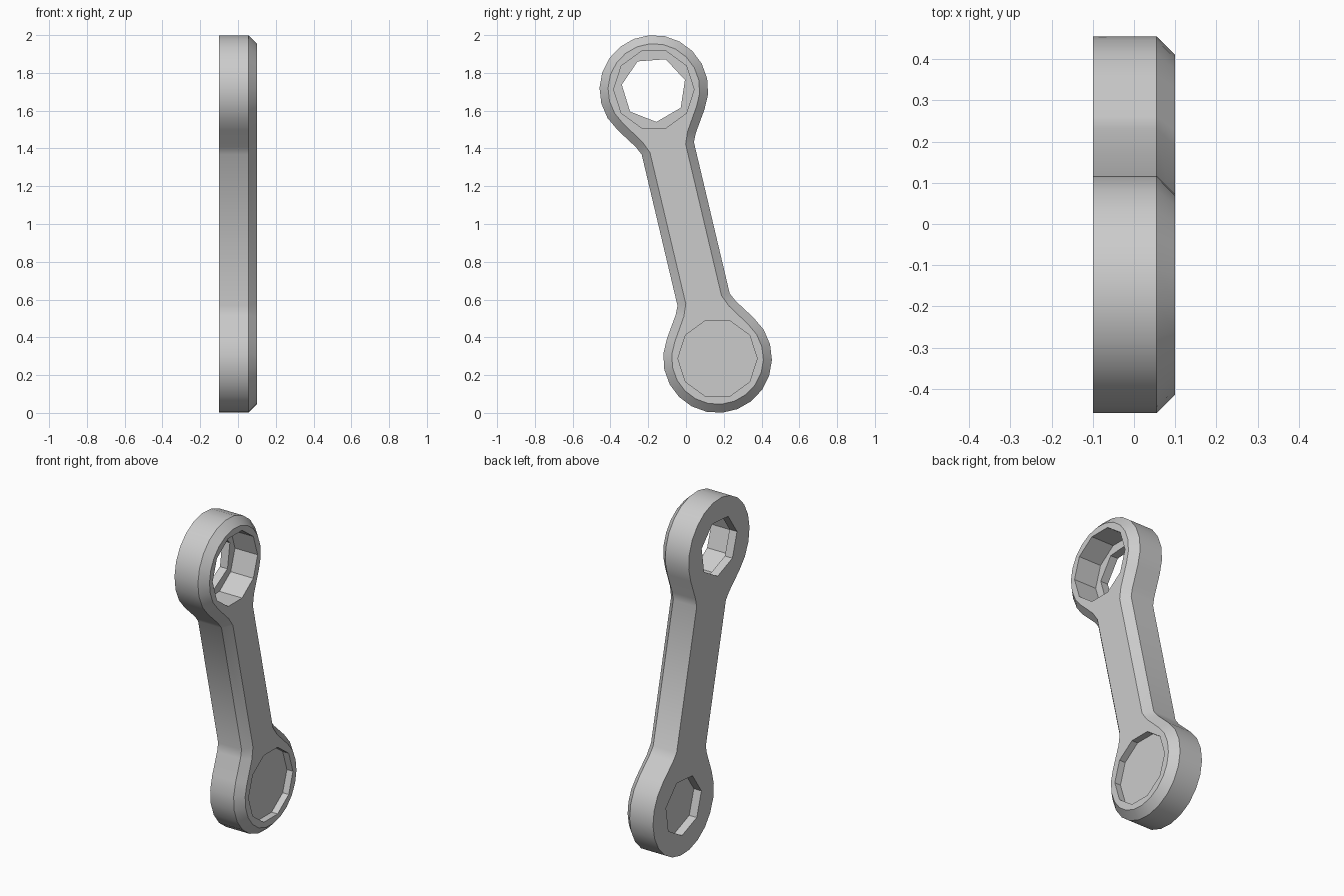
import bpy
import bmesh
import math
from mathutils import Vector

if "Cube" in bpy.data.objects:
    bpy.data.objects.remove(bpy.data.objects["Cube"], do_unlink=True)

# Material
steel = bpy.data.materials.new("light grey steel")
steel.use_nodes = True
GREY = (0.6, 0.6, 0.6, 1)
steel.diffuse_color = GREY
steel.node_tree.nodes["Principled BSDF"].inputs["Base Color"].default_value = GREY

# Main dimensions: both eye centres in the (y, z) plane
TOP = Vector((-0.17, 1.712))
BOTTOM = Vector((0.167, 0.288))
RADIUS, HALF_BAR = 0.288, 0.142
BACK, SHOULDER, FACE = -0.1, 0.055, 0.1
CHAMFER = 0.045


def end_outline(centre, along, inset):
    """Eye arc plus the flares that run into the bar, counted around one end."""
    across = Vector((-along.y, along.x))
    steps, start = 15, math.radians(55)
    r = RADIUS - inset
    pts = [(0.32, HALF_BAR - inset), (0.275 - 0.4 * inset, 0.163 - 0.9 * inset)]
    for i in range(steps + 1):
        a = start + (2 * math.pi - 2 * start) * i / steps
        pts.append((r * math.cos(a), r * math.sin(a)))
    pts += [(p, -q) for p, q in reversed(pts[:2])]
    return [centre + along * p + across * q for p, q in pts]


def outline(inset):
    along = (BOTTOM - TOP).normalized()
    return end_outline(TOP, along, inset) + end_outline(BOTTOM, -along, inset)


def polygon(centre, radius, sides, turn):
    return [centre + radius * Vector((math.cos(turn + math.tau * i / sides),
                                      math.sin(turn + math.tau * i / sides)))
            for i in range(sides)]


def loft(name, sections):
    """Solid through matching outlines, each given as (x, points)."""
    bm = bmesh.new()
    rings = [[bm.verts.new((x, p.x, p.y)) for p in pts] for x, pts in sections]
    bm.faces.new(rings[0])
    bm.faces.new(rings[-1])
    n = len(rings[0])
    for a, b in zip(rings, rings[1:]):
        for i in range(n):
            j = (i + 1) % n
            bm.faces.new((a[i], a[j], b[j], b[i]))
    bmesh.ops.recalc_face_normals(bm, faces=bm.faces)
    mesh = bpy.data.meshes.new(name)
    bm.to_mesh(mesh)
    bm.free()
    mesh.materials.append(steel)
    obj = bpy.data.objects.new(name, mesh)
    bpy.context.collection.objects.link(obj)
    return obj


# Link body with a chamfer on one face
link = loft("link_arm", [(BACK, outline(0)), (SHOULDER, outline(0)),
                         (FACE, outline(CHAMFER))])

# Upper stepped through hole, lower eye recessed from both faces
turn = math.radians(120)
cuts = [
    ("upper_wide_bore", TOP, 0.213, 10, 0, -0.05, 0.2),
    ("upper_narrow_bore", TOP, 0.172, 7, turn, -0.2, 0.0),
    ("lower_face_recess", BOTTOM, 0.21, 10, 0, 0.06, 0.2),
    ("lower_back_recess", BOTTOM, 0.172, 7, turn, -0.2, -0.05),
]
bpy.context.view_layer.objects.active = link
link.select_set(True)
for name, centre, radius, sides, spin, x0, x1 in cuts:
    shape = polygon(centre, radius, sides, spin)
    cutter = loft(name, [(x0, shape), (x1, shape)])
    cutter.hide_render = True
    mod = link.modifiers.new(name, "BOOLEAN")
    mod.operation = "DIFFERENCE"
    mod.solver = "EXACT"
    mod.object = cutter
    bpy.ops.object.modifier_apply(modifier=mod.name)
    bpy.data.objects.remove(cutter, do_unlink=True)

bpy.ops.object.shade_smooth_by_angle(angle=math.radians(30))
